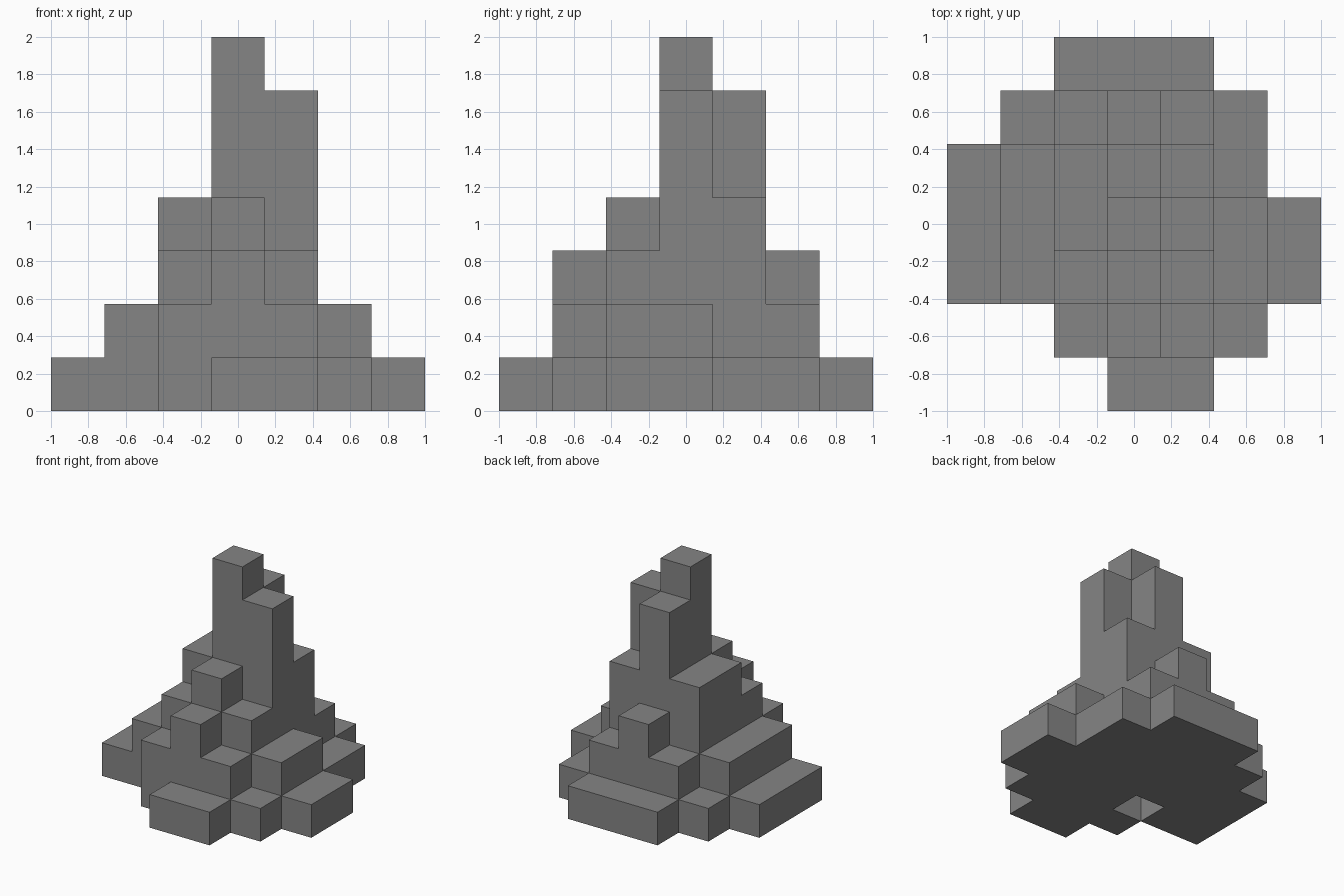
import bpy
import bmesh
import math
from mathutils import Vector

cube = bpy.data.objects.get("Cube")
if cube:
    bpy.data.objects.remove(cube, do_unlink=True)

CELL = 2 / 7

# Column heights in cells: rows run front to back, characters left to right along x
HEIGHTS = [
    "...11..",
    "..2321.",
    "1234321",
    "1247621",
    "124641.",
    ".12321.",
    "..111..",
]

# Filled cells, with a single pocket in the underside
cells = {(x, y, z)
         for y, row in enumerate(HEIGHTS)
         for x, h in enumerate(row) if h != "."
         for z in range(int(h))}
cells.discard((2, 2, 0))

stone = bpy.data.materials.new("mid_grey")
stone.use_nodes = True
grey = (0.235, 0.235, 0.235, 1)
stone.diffuse_color = grey
stone.node_tree.nodes["Principled BSDF"].inputs["Base Color"].default_value = grey


def add_face(bm, centre, axis, sign):
    """One outward square on the given side of a cell."""
    normal = Vector((0, 0, 0))
    normal[axis] = sign
    u = Vector((0, 0, 0))
    u[(axis + 1) % 3] = 1
    v = normal.cross(u)
    mid = centre + normal / 2
    corners = [mid + (u * a + v * b) / 2
               for a, b in ((-1, -1), (1, -1), (1, 1), (-1, 1))]
    bm.faces.new([bm.verts.new(c * CELL) for c in corners])


# Outer skin of the stepped tower
bm = bmesh.new()
for cell in sorted(cells):
    centre = Vector(cell) + Vector((-3, -3, 0.5))
    for axis in range(3):
        for sign in (-1, 1):
            neighbour = list(cell)
            neighbour[axis] += sign
            if tuple(neighbour) not in cells:
                add_face(bm, centre, axis, sign)

# Weld the squares and merge the flat areas
bmesh.ops.remove_doubles(bm, verts=bm.verts, dist=0.001)
bmesh.ops.dissolve_limit(bm, angle_limit=math.radians(1),
                         verts=bm.verts, edges=bm.edges)

mesh = bpy.data.meshes.new("stepped_tower")
bm.to_mesh(mesh)
bm.free()
mesh.materials.append(stone)
tower = bpy.data.objects.new("stepped_tower", mesh)
bpy.context.collection.objects.link(tower)
